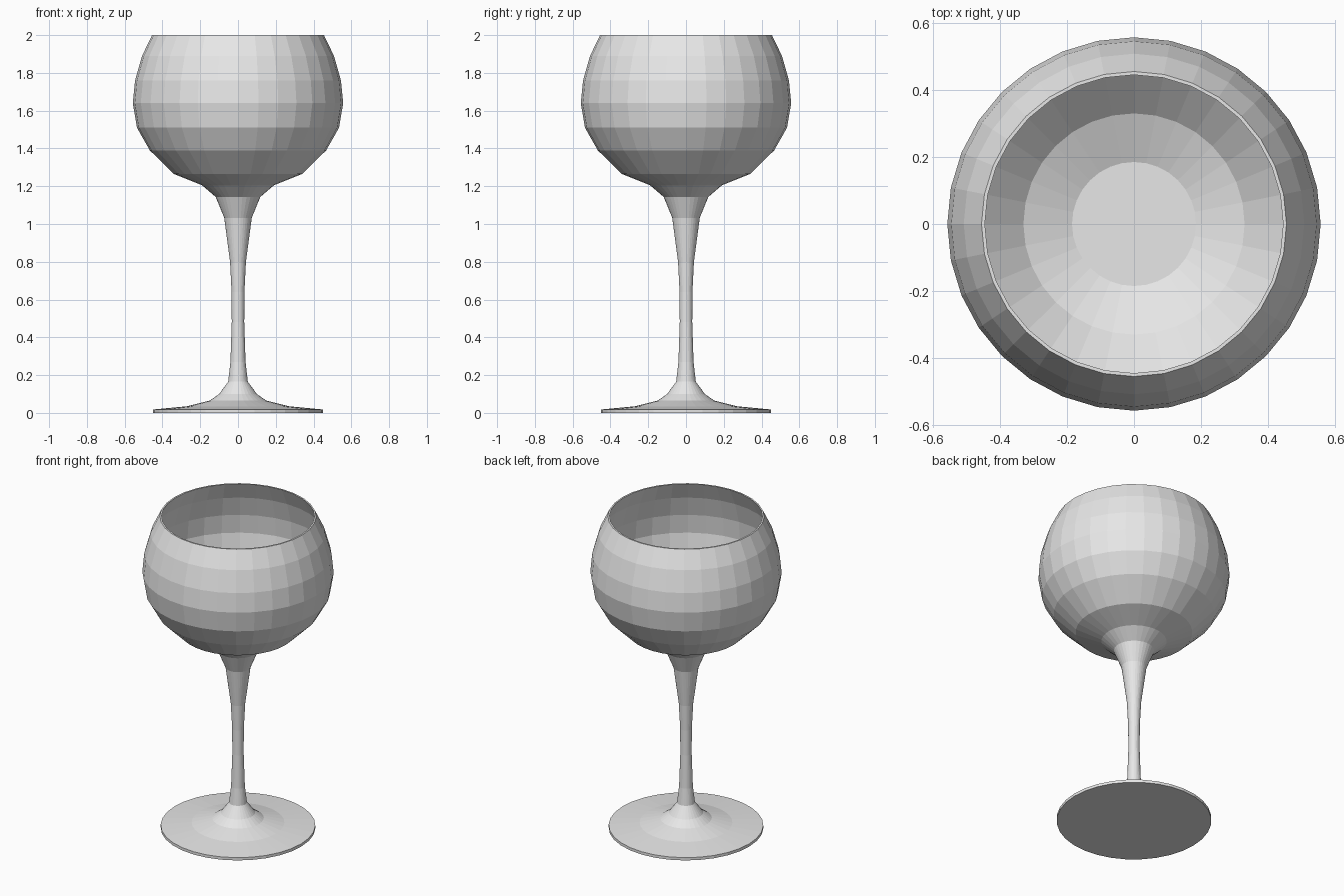
import bpy, bmesh, math

if "Cube" in bpy.data.objects:
    bpy.data.objects.remove(bpy.data.objects["Cube"])

SEGMENTS = 32

glass = bpy.data.materials.new("light grey glass")
glass.diffuse_color = (0.8, 0.8, 0.8, 1)
glass.use_nodes = True
glass.node_tree.nodes["Principled BSDF"].inputs["Base Color"].default_value = glass.diffuse_color


def lathe(name, profile):
    """Revolve (radius, z) points round z; both ends are closed with flat discs."""
    bm = bmesh.new()
    rings = []
    for r, z in profile:
        ring = []
        for i in range(SEGMENTS):
            a = 2 * math.pi * i / SEGMENTS
            ring.append(bm.verts.new((r * math.cos(a), r * math.sin(a), z)))
        rings.append(ring)
    for low, high in zip(rings, rings[1:]):
        for i in range(SEGMENTS):
            j = (i + 1) % SEGMENTS
            bm.faces.new((low[i], low[j], high[j], high[i]))
    bm.faces.new(rings[0][::-1])
    bm.faces.new(rings[-1])
    mesh = bpy.data.meshes.new(name)
    bm.to_mesh(mesh)
    bm.free()
    mesh.materials.append(glass)
    obj = bpy.data.objects.new(name, mesh)
    bpy.context.collection.objects.link(obj)
    return obj


# Foot and stem, then the outside of the bowl up to the rim
foot_and_stem = [
    (0.45, 0.0), (0.45, 0.018), (0.27, 0.035), (0.15, 0.065), (0.10, 0.10),
    (0.052, 0.165), (0.04, 0.27), (0.033, 0.48), (0.034, 0.64), (0.042, 0.80),
    (0.073, 1.033), (0.118, 1.143),
]
bowl_outside = [
    (0.19, 1.205), (0.34, 1.265), (0.467, 1.39), (0.535, 1.51),
    (0.557, 1.64), (0.545, 1.76), (0.508, 1.89), (0.455, 2.0),
]
# Inside of the bowl, from the rim down to the flat floor
bowl_inside = [
    (0.445, 2.0), (0.498, 1.888), (0.535, 1.76), (0.547, 1.64),
    (0.525, 1.513), (0.459, 1.397), (0.33, 1.275), (0.185, 1.216),
]

lathe("wine_glass", foot_and_stem + bowl_outside + bowl_inside)
